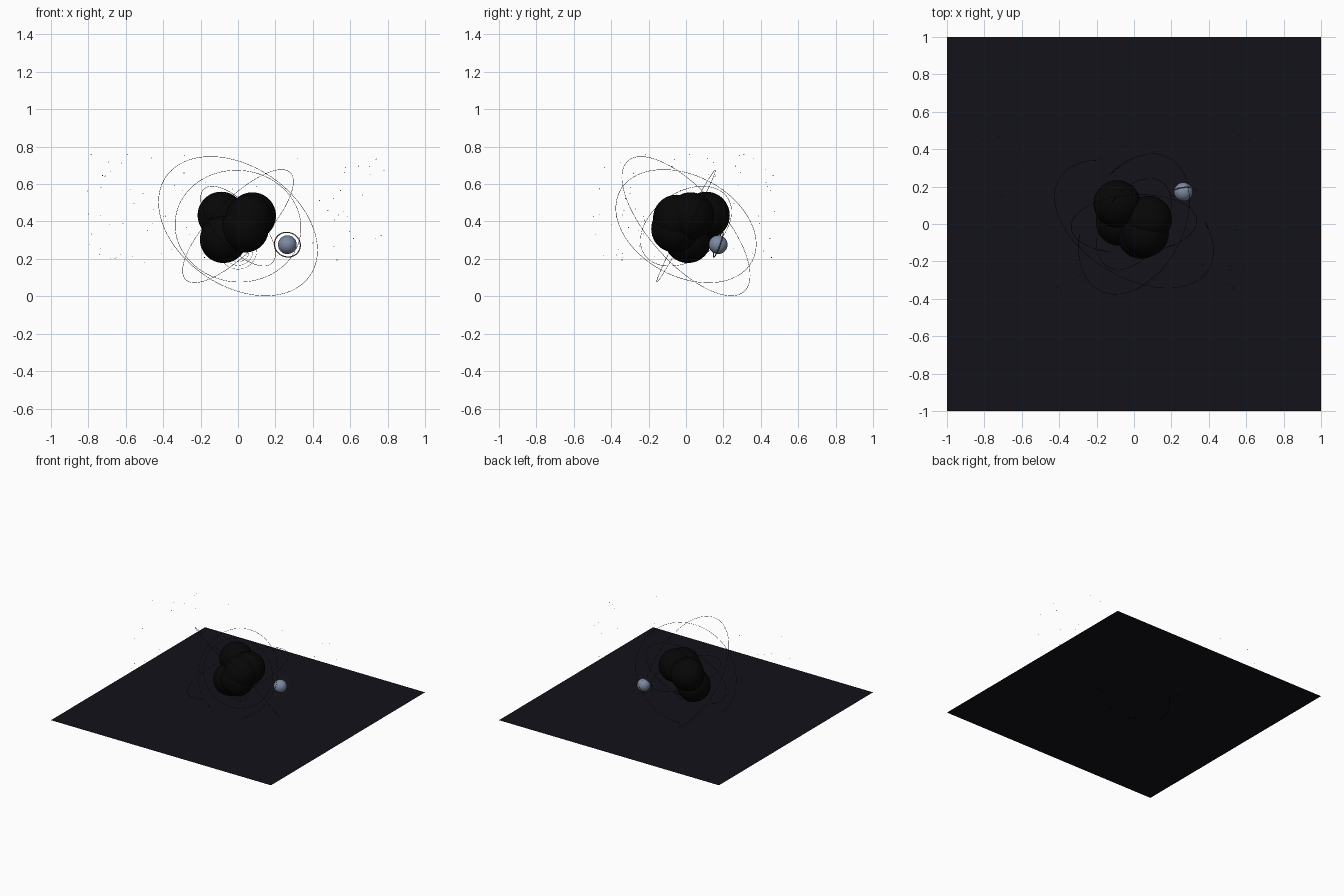
import bpy, bmesh, random
from mathutils import Vector, Matrix

if "Cube" in bpy.data.objects:
    bpy.data.objects.remove(bpy.data.objects["Cube"])

random.seed(7)
CENTRE = Vector((0, 0, 0.375))


def material(name, rgb):
    m = bpy.data.materials.new(name)
    m.diffuse_color = (*rgb, 1)
    m.use_nodes = True
    m.node_tree.nodes["Principled BSDF"].inputs["Base Color"].default_value = m.diffuse_color
    return m


BLACK = material("near_black", (0.002, 0.002, 0.002))
FLOOR = material("dark_floor", (0.006, 0.006, 0.010))
BLUE = material("blue_grey", (0.2, 0.25, 0.36))
BRONZE = material("dark_bronze", (0.16, 0.14, 0.12))


def finish(name, mat, smooth=True):
    ob = bpy.context.object
    ob.name = name
    ob.data.materials.append(mat)
    if smooth:
        bpy.ops.object.shade_smooth()
    return ob


def ball(name, loc, r, mat):
    bpy.ops.mesh.primitive_uv_sphere_add(segments=48, ring_count=24, radius=r, location=loc)
    return finish(name, mat)


def ring(name, loc, normal, r, tube, mat):
    rot = Vector(normal).to_track_quat('Z', 'Y').to_euler()
    bpy.ops.mesh.primitive_torus_add(location=loc, rotation=rot, major_radius=r,
                                     minor_radius=tube, major_segments=128, minor_segments=8)
    return finish(name, mat)


# Square floor sheet, cutting through the lower orbits
bpy.ops.mesh.primitive_plane_add(size=2, location=(0, 0, 0.105))
finish("floor_sheet", FLOOR, smooth=False)

# Clustered core
core = [(-0.09, 0.108, 0.433), (0.077, 0.025, 0.43), (-0.078, 0.01, 0.304),
        (0.038, -0.06, 0.36), (0.06, -0.05, 0.417)]
for i, p in enumerate(core):
    ball(f"core_ball_{i + 1}", p, 0.126, BLACK)

# Tilted orbits: plane normal and radius
orbits = [((0.415, 0.679, 0.604), 0.467), ((-0.67, 0.345, 0.652), 0.40),
          ((0.05, -0.88, 0.46), 0.337), ((0.667, -0.425, 0.608), 0.269)]
for i, (n, r) in enumerate(orbits):
    ring(f"orbit_{i + 1}", CENTRE, n, r, 0.001, BLACK)

# Small concentric rings under the core
for i, r in enumerate((0.06, 0.08, 0.1)):
    ring(f"ripple_{i + 1}", (0, 0, 0.245), (0, -1, 0), r, 0.0007, BLACK)

# Satellite ball with its own ring
sat = (0.264, 0.172, 0.276)
ball("satellite", sat, 0.05, BLUE)
ring("satellite_ring", sat, (0.15, -0.93, 0.34), 0.07, 0.003, BRONZE)

# Floating dust specks, clear of the middle
bm = bmesh.new()
count = 0
while count < 80:
    p = Vector((random.uniform(-0.83, 0.81), random.uniform(-0.5, 0.48), random.uniform(0.18, 0.77)))
    if Vector((p.x, p.y)).length < 0.4:
        continue
    bmesh.ops.create_icosphere(bm, subdivisions=1, radius=random.uniform(0.0015, 0.003),
                               matrix=Matrix.Translation(p))
    count += 1
me = bpy.data.meshes.new("dust_specks")
bm.to_mesh(me)
bm.free()
me.materials.append(BLACK)
bpy.context.collection.objects.link(bpy.data.objects.new("dust_specks", me))
